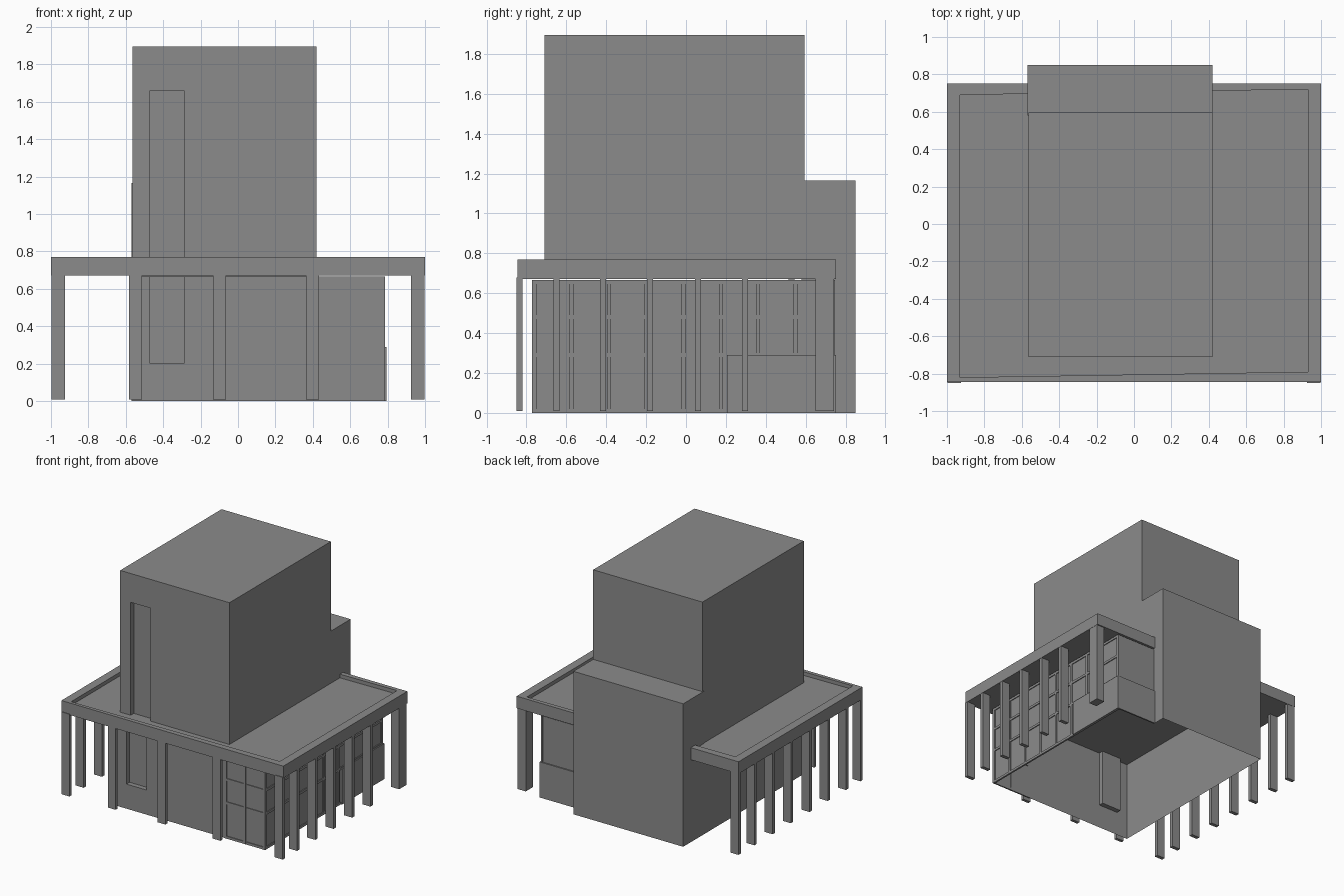
import bpy, bmesh
from mathutils import Vector

cube = bpy.data.objects.get("Cube")
if cube:
    bpy.data.objects.remove(cube, do_unlink=True)

GREY = (0.26, 0.26, 0.26, 1)
mat = bpy.data.materials.new("plain grey")
mat.use_nodes = True
mat.diffuse_color = GREY
mat.node_tree.nodes["Principled BSDF"].inputs["Base Color"].default_value = GREY


def finish(name, bm):
    bmesh.ops.recalc_face_normals(bm, faces=bm.faces)
    me = bpy.data.meshes.new(name)
    bm.to_mesh(me)
    bm.free()
    me.materials.append(mat)
    ob = bpy.data.objects.new(name, me)
    bpy.context.collection.objects.link(ob)
    return ob


def prism(outline, z0, z1):
    """Closed solid: a plan outline raised from z0 to z1."""
    bm = bmesh.new()
    base = bm.faces.new([bm.verts.new((x, y, z0)) for x, y in outline])
    up = bmesh.ops.extrude_face_region(bm, geom=[base], use_keep_orig=True)["geom"]
    top = [v for v in up if isinstance(v, bmesh.types.BMVert)]
    bmesh.ops.translate(bm, verts=top, vec=(0, 0, z1 - z0))
    bmesh.ops.recalc_face_normals(bm, faces=bm.faces)
    return bm


def rect(x0, x1, y0, y1):
    return [(x0, y0), (x1, y0), (x1, y1), (x0, y1)]


def box(name, x0, x1, y0, y1, z0, z1):
    return finish(name, prism(rect(x0, x1, y0, y1), z0, z1))


def push(bm, faces, vec):
    """Sink faces along vec, leaving side walls behind."""
    new = bmesh.ops.extrude_discrete_faces(bm, faces=faces)["faces"]
    bmesh.ops.translate(bm, verts=list({v for f in new for v in f.verts}), vec=vec)


def cut_slot(bm, x0, x1, z0, z1):
    """Sunken slot in the front wall."""
    for co, no in (((x0, 0, 0), (1, 0, 0)), ((x1, 0, 0), (1, 0, 0)),
                   ((0, 0, z0), (0, 0, 1)), ((0, 0, z1), (0, 0, 1))):
        geom = bm.verts[:] + bm.edges[:] + bm.faces[:]
        bmesh.ops.bisect_plane(bm, geom=geom, plane_co=co, plane_no=no)
    hits = []
    for f in bm.faces:
        c = f.calc_center_median()
        if f.normal.y < -0.9 and x0 < c.x < x1 and z0 < c.z < z1:
            hits.append(f)
    push(bm, hits, (0, 0.04, 0))


# Ground floor: open underneath, with a wing on the left
plan = [(-0.57, -0.765), (0.777, -0.765), (0.777, 0.742),
        (0.42, 0.742), (0.42, 0.85), (-0.57, 0.85)]
bm = prism(plan, 0, 0.665)
cut_slot(bm, -0.47, -0.29, 0.2, 0.6649)
floor = [f for f in bm.faces if all(v.co.z < 0.001 for v in f.verts)]
bmesh.ops.delete(bm, geom=floor, context='FACES')
finish("ground_floor", bm)

# Tower and lower rear block
bm = prism(rect(-0.565, 0.42, -0.71, 0.595), 0.68, 1.895)
cut_slot(bm, -0.47, -0.29, 0.6801, 1.66)
finish("tower", bm)
box("rear_block", -0.57, 0.42, 0.58, 0.85, 0.66, 1.165)

# Canopy roof with a slightly skewed sunken top
bm = prism(rect(-1, 1, -0.845, 0.752), 0.672, 0.77)
top = max(bm.faces, key=lambda f: f.calc_center_median().z)
bmesh.ops.inset_individual(bm, faces=[top], thickness=0.05)
for v in top.verts:
    skew = 0.015 if v.co.x > 0 else -0.015
    v.co = Vector((0.93 if v.co.x > 0 else -0.93,
                   (0.705 if v.co.y > 0 else -0.805) + skew, 0.77))
push(bm, [top], (0, 0, -0.03))
finish("canopy", bm)

# Columns down both sides
for side, s in (("left", 1), ("right", -1)):
    rows = [-0.835, -0.65, -0.415, -0.18, 0.06, 0.295]
    if s < 0:
        rows += [0.53, 0.735]
    x0, x1 = sorted((0.925 * s, 0.998 * s))
    for i, y in enumerate(rows):
        box(f"{side}_column_{i}", x0, x1, y - 0.015, y + 0.015, 0.01, 0.68)
box("left_rear_column", 0.925, 0.998, 0.65, 0.742, 0.01, 0.68)

# Columns across the front
for i, x in enumerate((-0.547, -0.098, 0.398)):
    box(f"front_column_{i}", x - 0.035, x + 0.035, -0.845, -0.82, 0.01, 0.68)

# Glazing bars on the front and side of the wing
RAILS = (0.01, 0.29, 0.48, 0.655)
for i in range(3):
    x = 0.425 + i * 0.175
    box(f"front_mullion_{i}", x - 0.01, x + 0.01, -0.772, -0.76, 0, 0.665)
for i in range(9):
    y = -0.76 + i * 0.187
    box(f"side_mullion_{i}", 0.77, 0.785, y - 0.01, y + 0.01, 0, 0.665)
for i, z in enumerate(RAILS):
    box(f"front_rail_{i}", 0.42, 0.782, -0.771, -0.76, z - 0.01, z + 0.01)
    box(f"side_rail_{i}", 0.77, 0.784, -0.77, 0.745, z - 0.01, z + 0.01)

# Low panel wrapping the rear corner of the wing
box("side_low_panel", 0.77, 0.793, 0.205, 0.752, 0, 0.29)
box("rear_low_panel", 0.42, 0.78, 0.74, 0.752, 0, 0.29)
